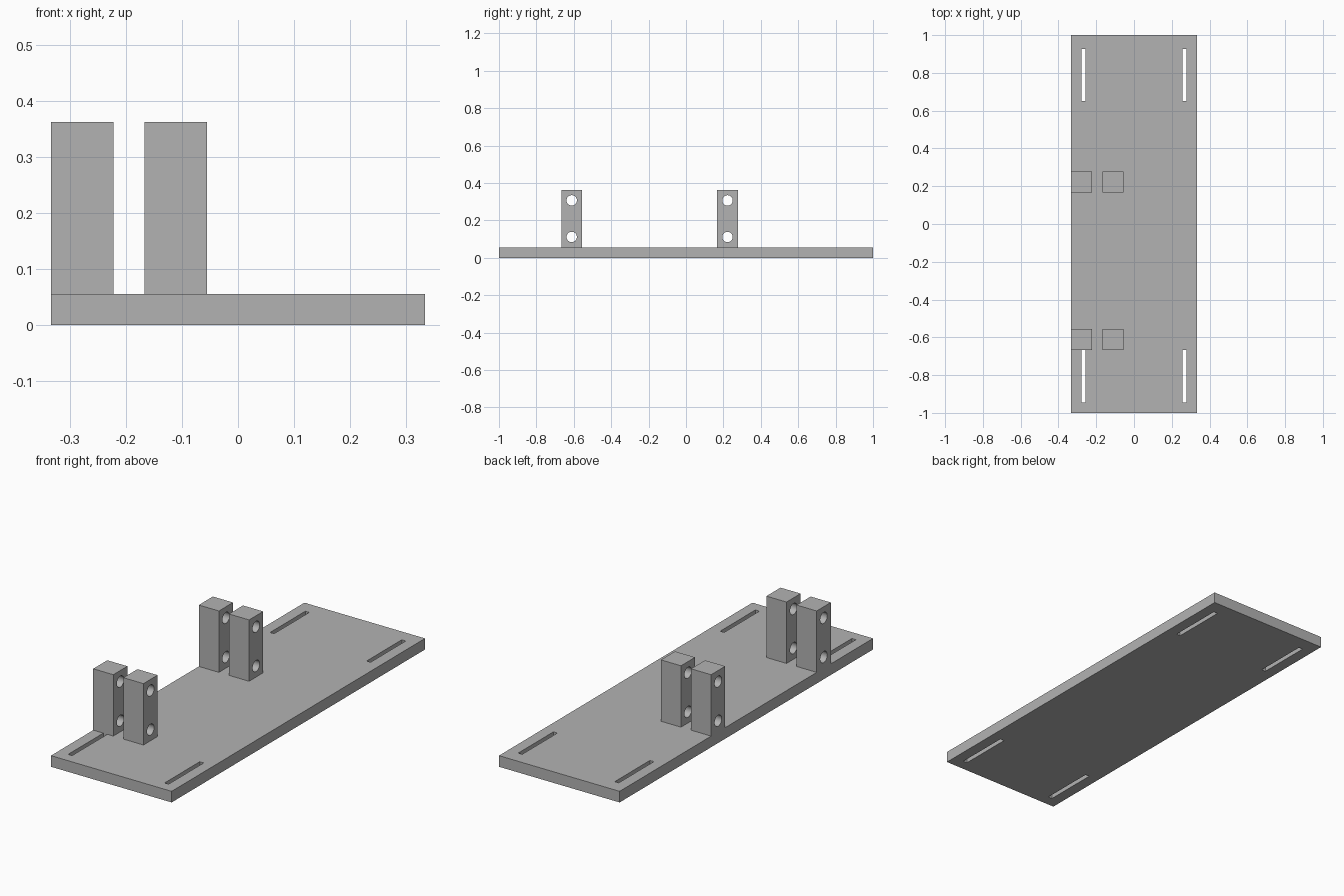
import bpy
import math

cube = bpy.data.objects.get("Cube")
if cube:
    bpy.data.objects.remove(cube, do_unlink=True)

U = 1 / 90            # one millimetre in model units
THICK = 5 * U         # base thickness
TOP = 32.6 * U        # top of the posts

grey = bpy.data.materials.new("plain grey")
grey.use_nodes = True
grey.diffuse_color = (0.45, 0.45, 0.45, 1)
grey.node_tree.nodes["Principled BSDF"].inputs["Base Color"].default_value = (0.45, 0.45, 0.45, 1)


def box(name, low, high):
    """Box between two opposite corners."""
    bpy.ops.mesh.primitive_cube_add(size=1, location=[(a + b) / 2 for a, b in zip(low, high)])
    ob = bpy.context.object
    ob.name = name
    ob.scale = [b - a for a, b in zip(low, high)]
    bpy.ops.object.transform_apply(location=False, rotation=False, scale=True)
    ob.data.materials.append(grey)
    return ob


def bore(name, x, y, z, radius, length):
    """Cylinder along x used to drill a hole."""
    bpy.ops.mesh.primitive_cylinder_add(vertices=48, radius=radius, depth=length,
                                        location=(x, y, z), rotation=(0, math.pi / 2, 0))
    ob = bpy.context.object
    ob.name = name
    ob.data.materials.append(grey)
    return ob


def cut(target, cutters):
    """Subtract the cutters from the target, then discard them."""
    bpy.context.view_layer.objects.active = target
    for c in cutters:
        c.hide_render = True
        mod = target.modifiers.new("cut", 'BOOLEAN')
        mod.operation = 'DIFFERENCE'
        mod.solver = 'EXACT'
        mod.object = c
        bpy.ops.object.modifier_apply(modifier=mod.name)
        bpy.data.objects.remove(c, do_unlink=True)


# Base plate with a long slot near each corner
base = box("base_plate", (-30 * U, -90 * U, 0), (30 * U, 90 * U, THICK))
slots = []
for x in (-24 * U, 24 * U):
    for y in (-85 * U, 58.5 * U):
        slots.append(box("slot_cutter", (x - U, y, -THICK), (x + U, y + 25 * U, 2 * THICK)))
cut(base, slots)

# Two pairs of square posts, each drilled near its foot and its top
for end, y in (("front", -55 * U), ("back", 20 * U)):
    for side, x in (("outer", -25 * U), ("inner", -10 * U)):
        h = 5 * U
        post = box(f"{end}_{side}_post", (x - h, y - h, THICK), (x + h, y + h, TOP))
        holes = [bore("hole_cutter", x, y, z, 2.5 * U, 4 * h) for z in (THICK + h, TOP - h)]
        cut(post, holes)
        bpy.ops.object.select_all(action='DESELECT')
        post.select_set(True)
        bpy.context.view_layer.objects.active = post
        bpy.ops.object.shade_smooth_by_angle(angle=math.radians(30))
